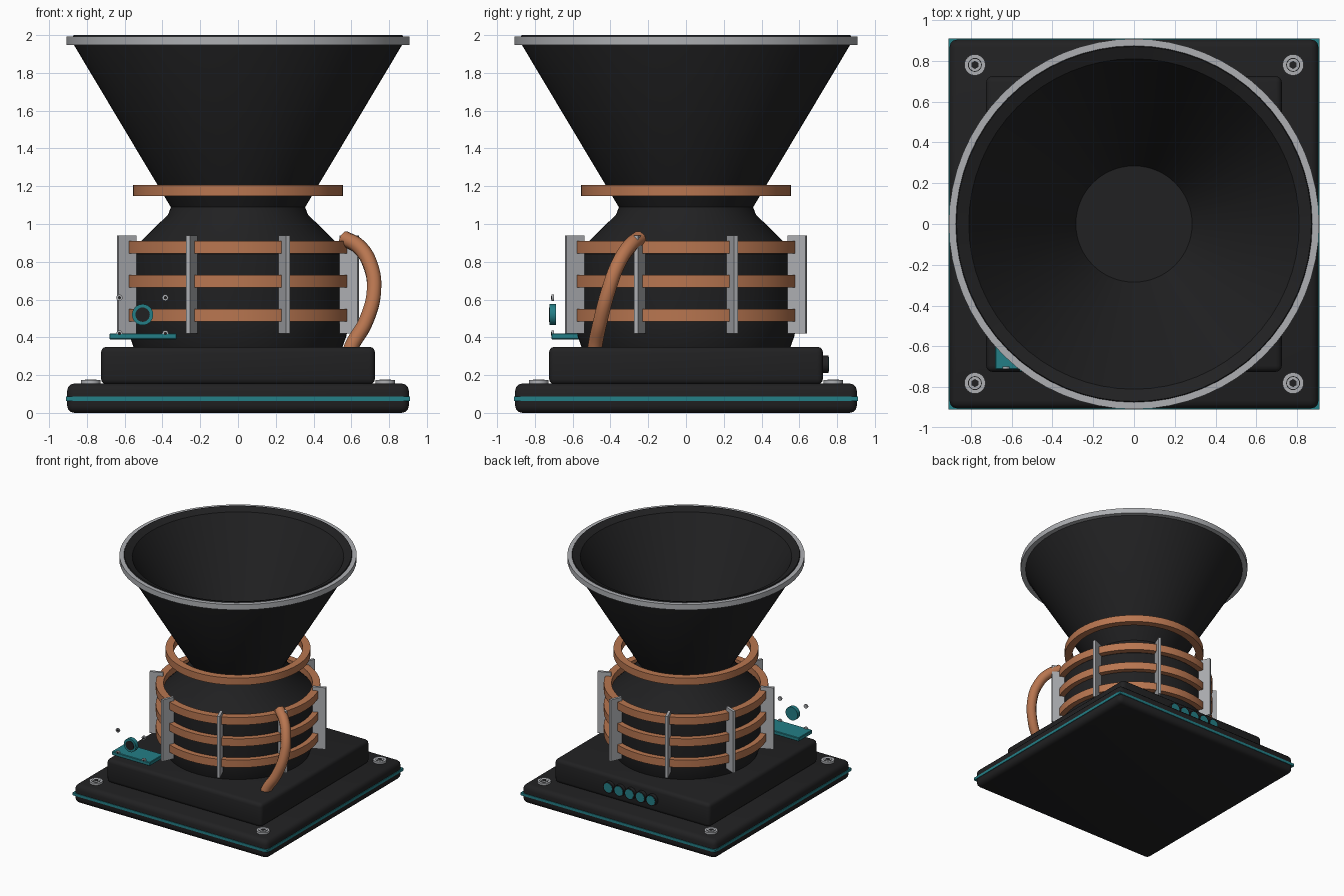
import bpy, bmesh, math
from mathutils import Vector

if "Cube" in bpy.data.objects:
    bpy.data.objects.remove(bpy.data.objects["Cube"])


def material(name, color):
    m = bpy.data.materials.new(name)
    m.diffuse_color = (*color, 1)
    m.use_nodes = True
    m.node_tree.nodes["Principled BSDF"].inputs["Base Color"].default_value = m.diffuse_color
    return m


BLACK = material("matte black", (0.015, 0.015, 0.016))
GRAY = material("light steel", (0.42, 0.43, 0.45))
COPPER = material("copper", (0.48, 0.18, 0.08))
TEAL = material("teal", (0.017, 0.21, 0.24))


def finish(bm, name, mat, smooth=True):
    bmesh.ops.recalc_face_normals(bm, faces=bm.faces)
    me = bpy.data.meshes.new(name)
    bm.to_mesh(me)
    bm.free()
    ob = bpy.data.objects.new(name, me)
    bpy.context.collection.objects.link(ob)
    me.materials.append(mat)
    if smooth:
        bpy.ops.object.select_all(action='DESELECT')
        ob.select_set(True)
        bpy.context.view_layer.objects.active = ob
        bpy.ops.object.shade_smooth_by_angle(angle=math.radians(30))
    return ob


def lathe(name, profile, mat, closed=False, n=64):
    """Revolve an (r, z) profile about z."""
    bm = bmesh.new()
    vs = [bm.verts.new((r, 0, z)) for r, z in profile]
    edges = [bm.edges.new(p) for p in zip(vs, vs[1:])]
    if closed:
        edges.append(bm.edges.new((vs[-1], vs[0])))
    bmesh.ops.spin(bm, geom=vs + edges, cent=(0, 0, 0), axis=(0, 0, 1),
                   angle=2 * math.pi, steps=n, use_duplicate=False)
    bmesh.ops.remove_doubles(bm, verts=bm.verts, dist=1e-5)
    return finish(bm, name, mat)


def ring(name, r0, r1, z0, z1, mat):
    return lathe(name, [(r0, z0), (r1, z0), (r1, z1), (r0, z1)], mat, True)


def box(name, center, size, mat, bevel=0, segs=3, turn=0):
    bm = bmesh.new()
    bmesh.ops.create_cube(bm, size=1)
    bmesh.ops.scale(bm, vec=size, verts=bm.verts)
    if bevel:
        bmesh.ops.bevel(bm, geom=bm.edges[:], offset=bevel, segments=segs,
                        profile=0.5, affect='EDGES')
    ob = finish(bm, name, mat, bevel > 0)
    ob.location = center
    ob.rotation_euler.z = turn
    return ob


def disc(name, center, r, depth, mat, along_y=False, n=24):
    bm = bmesh.new()
    bmesh.ops.create_cone(bm, cap_ends=True, segments=n, radius1=r, radius2=r, depth=depth)
    ob = finish(bm, name, mat)
    ob.location = center
    if along_y:
        ob.rotation_euler.x = math.pi / 2
    return ob


# Base slab, teal strip and upper plinth
box("base_slab", (0, 0, 0.078), (1.81, 1.81, 0.156), BLACK, 0.04)
box("base_strip", (0, 0, 0.075), (1.82, 1.82, 0.022), TEAL)
box("plinth", (0, 0, 0.25), (1.45, 1.45, 0.2), BLACK, 0.03)

# Corner bolts on the base
for sx in (-1, 1):
    for sy in (-1, 1):
        x, y = 0.78 * sx, 0.78 * sy
        disc("bolt_washer", (x, y, 0.16), 0.052, 0.026, GRAY)
        disc("bolt_groove", (x, y, 0.173), 0.034, 0.003, BLACK)
        disc("bolt_head", (x, y, 0.173), 0.03, 0.006, GRAY)
        disc("bolt_socket", (x, y, 0.175), 0.02, 0.004, BLACK, n=6)

# Turned chamber with sloping shoulder
lathe("chamber", [(0, 0.34), (0.55, 0.34), (0.575, 0.41), (0.585, 0.5), (0.585, 0.84),
                  (0.37, 1.05), (0.355, 1.09), (0, 1.09)], BLACK)

# Horn with inner wall, lip and rim band
lathe("horn", [(0, 1.08), (0.35, 1.08), (0.87, 1.95), (0.875, 1.99), (0.87, 2.0),
               (0.81, 1.975), (0.285, 1.1), (0, 1.1)], BLACK)
ring("horn_rim", 0.865, 0.908, 1.947, 1.992, GRAY)

# Copper rings
ring("neck_ring", 0.495, 0.555, 1.147, 1.207, COPPER)
for z in (0.517, 0.697, 0.877):
    ring("coil_ring", 0.57, 0.63, z - 0.032, z + 0.032, COPPER)

# Eight upright fins
for i in range(8):
    a = math.radians(22.5 + 45 * i)
    box("fin", (0.638 * math.cos(a), 0.638 * math.sin(a), 0.68),
        (0.104, 0.022, 0.52), GRAY, turn=a)

# Curved copper pipe
path = [(0.59, -0.485, 0.32), (0.605, -0.48, 0.36), (0.675, -0.455, 0.48), (0.72, -0.41, 0.65),
        (0.70, -0.36, 0.785), (0.64, -0.30, 0.88), (0.56, -0.245, 0.925)]
cu = bpy.data.curves.new("pipe_path", 'CURVE')
cu.dimensions = '3D'
cu.bevel_depth = 0.041
cu.bevel_resolution = 2
cu.use_fill_caps = True
cu.resolution_u = 8
sp = cu.splines.new('BEZIER')
sp.bezier_points.add(len(path) - 1)
for p, co in zip(sp.bezier_points, path):
    p.co = Vector(co)
    p.handle_left_type = p.handle_right_type = 'AUTO'
cu.materials.append(COPPER)
bpy.context.collection.objects.link(bpy.data.objects.new("copper_pipe", cu))

# Front tray with dial and small screws
box("control_tray", (-0.503, -0.623, 0.405), (0.355, 0.18, 0.032), TEAL, 0.004, 1)
disc("dial", (-0.505, -0.705, 0.52), 0.056, 0.034, TEAL, True)
disc("dial_face", (-0.505, -0.7225, 0.52), 0.038, 0.005, BLACK, True)
for x in (-0.628, -0.385):
    for z in (0.42, 0.61):
        disc("tray_screw", (x, -0.705, z), 0.017, 0.014, GRAY, True, 12)
        disc("screw_socket", (x, -0.712, z), 0.009, 0.003, BLACK, True, 6)

# Row of five rear buttons
for i in range(-2, 3):
    disc("button_housing", (0.1 * i, 0.735, 0.257), 0.047, 0.04, BLACK, True)
    disc("button_face", (0.1 * i, 0.755, 0.257), 0.039, 0.004, TEAL, True)
